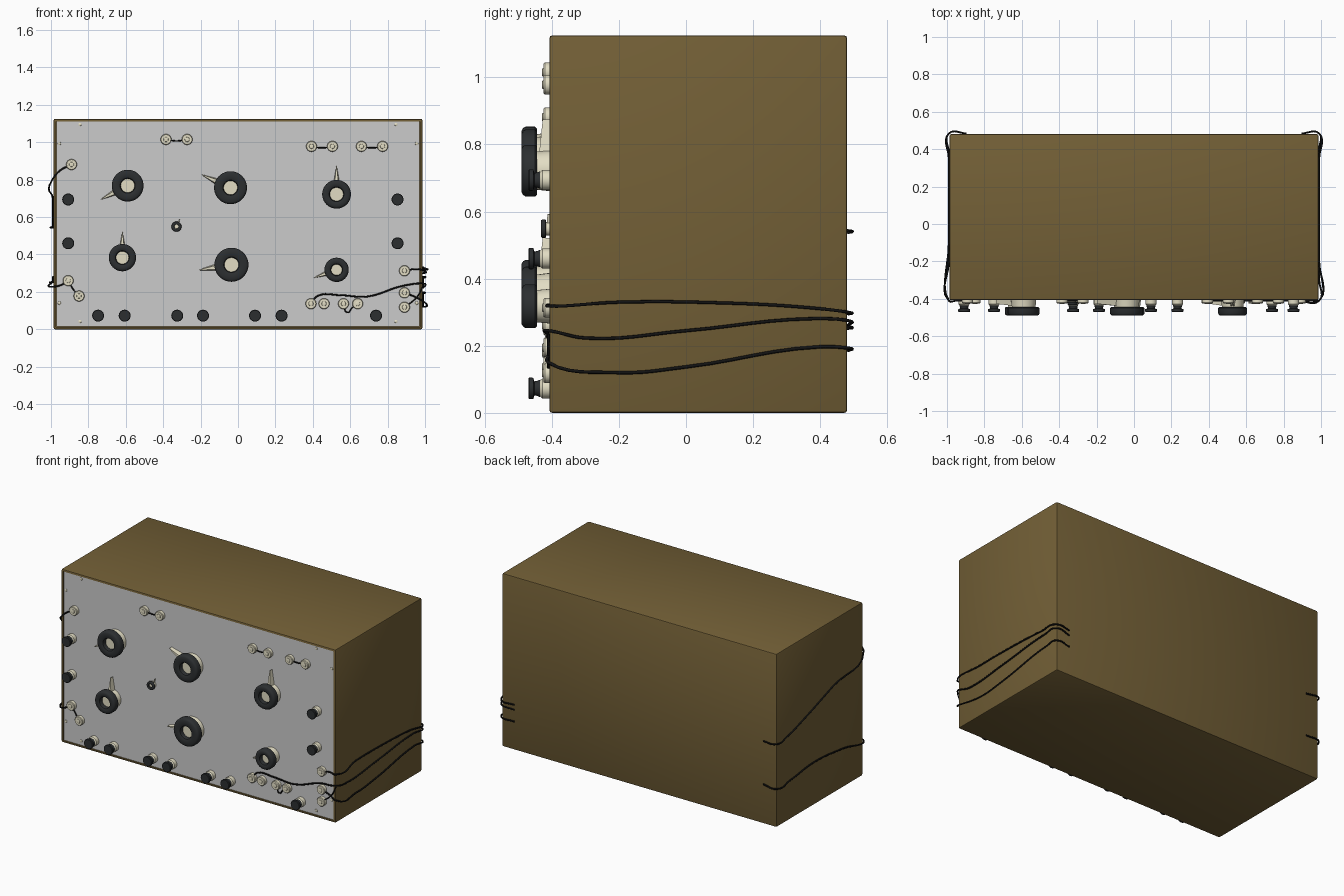
import bpy, bmesh, math
from mathutils import Vector

if "Cube" in bpy.data.objects:
    bpy.data.objects.remove(bpy.data.objects["Cube"])

FRONT = -0.402   # plane of the front panel


def material(name, rgb):
    m = bpy.data.materials.new(name)
    m.diffuse_color = (*rgb, 1)
    m.use_nodes = True
    m.node_tree.nodes["Principled BSDF"].inputs["Base Color"].default_value = m.diffuse_color
    return m


BROWN = material("brown_case", (0.17, 0.115, 0.037))
CREAM = material("cream", (0.76, 0.72, 0.55))
BLACK = material("black", (0.025, 0.028, 0.03))
WIRE = material("wire_black", (0.006, 0.006, 0.006))


def finish(name, bm, mat=None, smooth=True):
    bmesh.ops.recalc_face_normals(bm, faces=bm.faces)
    me = bpy.data.meshes.new(name)
    bm.to_mesh(me)
    bm.free()
    ob = bpy.data.objects.new(name, me)
    bpy.context.collection.objects.link(ob)
    if mat:
        me.materials.append(mat)
    if smooth:
        bpy.ops.object.select_all(action='DESELECT')
        ob.select_set(True)
        bpy.context.view_layer.objects.active = ob
        bpy.ops.object.shade_smooth_by_angle(angle=math.radians(35))
    return ob


def lathe(name, x, z, profile, mat, closed=False, n=32):
    """Turn (radius, distance out from panel) points about an axis along y."""
    bm = bmesh.new()
    rings = []
    for r, d in profile:
        rings.append([bm.verts.new((x + r * math.cos(2 * math.pi * i / n), FRONT - d,
                                    z + r * math.sin(2 * math.pi * i / n))) for i in range(n)])
    pairs = list(zip(rings, rings[1:])) + ([(rings[-1], rings[0])] if closed else [])
    for a, b in pairs:
        for i in range(n):
            j = (i + 1) % n
            bm.faces.new((a[i], a[j], b[j], b[i]))
    if not closed:
        bm.faces.new(rings[0])
        bm.faces.new(rings[-1])
    return finish(name, bm, mat)


def box(name, lo, hi, mat=None):
    bm = bmesh.new()
    bmesh.ops.create_cube(bm, size=1)
    for v in bm.verts:
        v.co = [(l + h) / 2 + c * (h - l) for l, h, c in zip(lo, hi, v.co)]
    return bm


def wire(name, pts, r=0.004):
    cu = bpy.data.curves.new(name, 'CURVE')
    cu.dimensions = '3D'
    cu.bevel_depth, cu.bevel_resolution, cu.resolution_u = r, 1, 6
    cu.use_fill_caps = True
    sp = cu.splines.new('BEZIER')
    sp.bezier_points.add(len(pts) - 1)
    for p, co in zip(sp.bezier_points, pts):
        p.co = co
        p.handle_left_type = p.handle_right_type = 'AUTO'
    ob = bpy.data.objects.new(name, cu)
    bpy.context.collection.objects.link(ob)
    cu.materials.append(WIRE)


# Case: rounded box with a shallow recess in the front
bm = box("case", (-0.986, -0.407, 0), (0.986, 0.48, 1.125))
bmesh.ops.bevel(bm, geom=bm.edges[:], offset=0.008, segments=2, affect='EDGES', profile=0.5)
bm.faces.ensure_lookup_table()
face = min(bm.faces, key=lambda f: f.calc_center_median().y)
bmesh.ops.inset_region(bm, faces=[face], thickness=0.007)
for v in bmesh.ops.extrude_face_region(bm, geom=[face])["geom"]:
    if isinstance(v, bmesh.types.BMVert):
        v.co.y += 0.02
bmesh.ops.delete(bm, geom=[face], context='FACES')
finish("case", bm, BROWN)

# Front panel
finish("front_panel", box("p", (-0.971, FRONT, 0.015), (0.971, -0.385, 1.11)), None, False)

# Dials: x, z, ring radius, hole radius, pointer tip x and z, scale of depth
DIALS = [(-0.59, 0.768, 0.085, 0.037, -0.735, 0.693, 1), (-0.04, 0.757, 0.088, 0.037, -0.195, 0.827, 1),
         (0.527, 0.722, 0.077, 0.036, 0.527, 0.875, 1), (-0.618, 0.383, 0.073, 0.034, -0.618, 0.522, 1),
         (-0.035, 0.345, 0.091, 0.038, -0.21, 0.317, 1), (0.527, 0.318, 0.065, 0.029, 0.404, 0.275, 1),
         (-0.329, 0.549, 0.027, 0.011, -0.31, 0.592, 0.35)]
for x, z, R, h, tx, tz, s in DIALS:
    b = 0.012 * s
    d0, d1 = 0.042 * s, 0.088 * s
    lathe("dial_hub", x, z, [(R * 0.8, 0), (R * 0.74, d0), (h * 1.05, d0), (h * 1.05, d0 + 0.018 * s)], CREAM)
    lathe("dial_ring", x, z, [(h, d0), (R - b / 2, d0), (R, d0 + b / 2), (R, d1 - b), (R - b * 0.35, d1 - b * 0.35),
                              (R - b, d1), (h + b, d1), (h + b * 0.3, d1 - b * 0.35), (h, d1 - b)], BLACK, True, 40)
    # Tapered pointer
    tip = Vector((tx - x, tz - z))
    side = Vector((-tip.y, tip.x)).normalized() * R * 0.34
    bm = bmesh.new()
    base = [bm.verts.new((x + k * side.x, FRONT - d, z + k * side.y))
            for k, d in ((-1, 0.001), (1, 0.001), (0.6, d0 * 0.98), (-0.6, d0 * 0.98))]
    end = [bm.verts.new((tx + k * side.x * 0.04, FRONT - d, tz + k * side.y * 0.04))
           for k, d in ((-1, 0.001), (1, 0.001), (1, 0.022 * s + 0.003), (-1, 0.022 * s + 0.003))]
    bm.faces.new(base)
    bm.faces.new(end)
    for i in range(4):
        bm.faces.new((base[i], base[(i + 1) % 4], end[(i + 1) % 4], end[i]))
    finish("dial_pointer", bm, CREAM, False)

# Binding posts: cream base, black waisted cap
POSTS = [(x, z) for x in (-0.908, 0.853) for z in (0.694, 0.46)]
POSTS += [(x, 0.073) for x in (-0.748, -0.606, -0.325, -0.187, 0.091, 0.233, 0.738)]
for x, z in POSTS:
    lathe("post_base", x, z, [(0.03, 0), (0.03, 0.026), (0.025, 0.032), (0.018, 0.036)], CREAM, n=24)
    lathe("post_cap", x, z, [(0.026, 0.033), (0.022, 0.043), (0.021, 0.05), (0.031, 0.053), (0.032, 0.056),
                             (0.032, 0.065), (0.029, 0.068)], BLACK, n=24)

# Cream wire terminals
TERMS = [(-0.385, 1.015), (-0.272, 1.015), (0.393, 0.978), (0.505, 0.978), (0.66, 0.978), (0.773, 0.978),
         (-0.89, 0.881), (-0.908, 0.26), (-0.85, 0.178), (0.39, 0.137), (0.46, 0.137), (0.564, 0.137),
         (0.64, 0.137), (0.89, 0.313), (0.89, 0.195), (0.89, 0.118)]
for x, z in TERMS:
    lathe("terminal", x, z, [(0.029, 0), (0.029, 0.019), (0.026, 0.023), (0.013, 0.023),
                             (0.012, 0.026), (0.009, 0.027)], CREAM, n=24)

# Panel screws
for s in (-1, 1):
    for x, z in ((0.845, 1.095), (0.845, 0.042), (0.955, 0.993), (0.955, 0.14)):
        lathe("screw", s * x, z, [(0.009, 0), (0.008, 0.003), (0.004, 0.005)], CREAM, n=12)

# Jumper wires between terminals
Y = FRONT - 0.008
for (ax, az), (bx, bz) in (TERMS[0:2], TERMS[2:4], TERMS[4:6], TERMS[7:9]):
    wire("jumper_wire", [(ax, Y, az), ((ax + bx) / 2, Y, (az + bz) / 2 - 0.008), (bx, Y, bz)])
wire("jumper_wire", [(0.564, Y, 0.137), (0.585, Y, 0.09), (0.61, Y, 0.115), (0.64, Y, 0.137)])

# Leads running from the front, round the case sides, to the back
X, YF, YB = 0.99, -0.41, 0.484
LEADS = [
    (-1, [(-0.89, 0.881), (-0.95, 0.85)], [(YF, 0.805), (-0.1, 0.70), (0.2, 0.60), (0.38, 0.55), (YB, 0.543)], 0.538),
    (-1, [(-0.908, 0.26), (-0.95, 0.235)], [(YF, 0.228), (-0.2, 0.255), (0.1, 0.28), (0.35, 0.255), (YB, 0.252)], 0.258),
    (1, [(0.89, 0.313), (0.95, 0.322)], [(YF, 0.318), (-0.2, 0.33), (0.1, 0.328), (0.35, 0.315), (YB, 0.30)], 0.295),
    (1, [(0.39, 0.137), (0.425, 0.178), (0.55, 0.182), (0.69, 0.175), (0.88, 0.232)],
     [(YF, 0.245), (-0.3, 0.223), (0, 0.245), (0.38, 0.281), (YB, 0.275)], 0.262),
    (1, [(0.89, 0.195), (0.95, 0.172)], [(YF, 0.15), (-0.2, 0.12), (0, 0.137), (0.4, 0.197), (YB, 0.193)], 0.186)]
for s, front, side, zb in LEADS:
    wire("side_lead", [(x, Y, z) for x, z in front] + [(s * X, y, z) for y, z in side]
         + [(s * 0.895, YB, zb)], 0.005)
wire("lower_lead", [(0.89, Y, 0.118), (0.95, Y, 0.165), (0.975, Y, 0.20), (X, YF, 0.235)])
